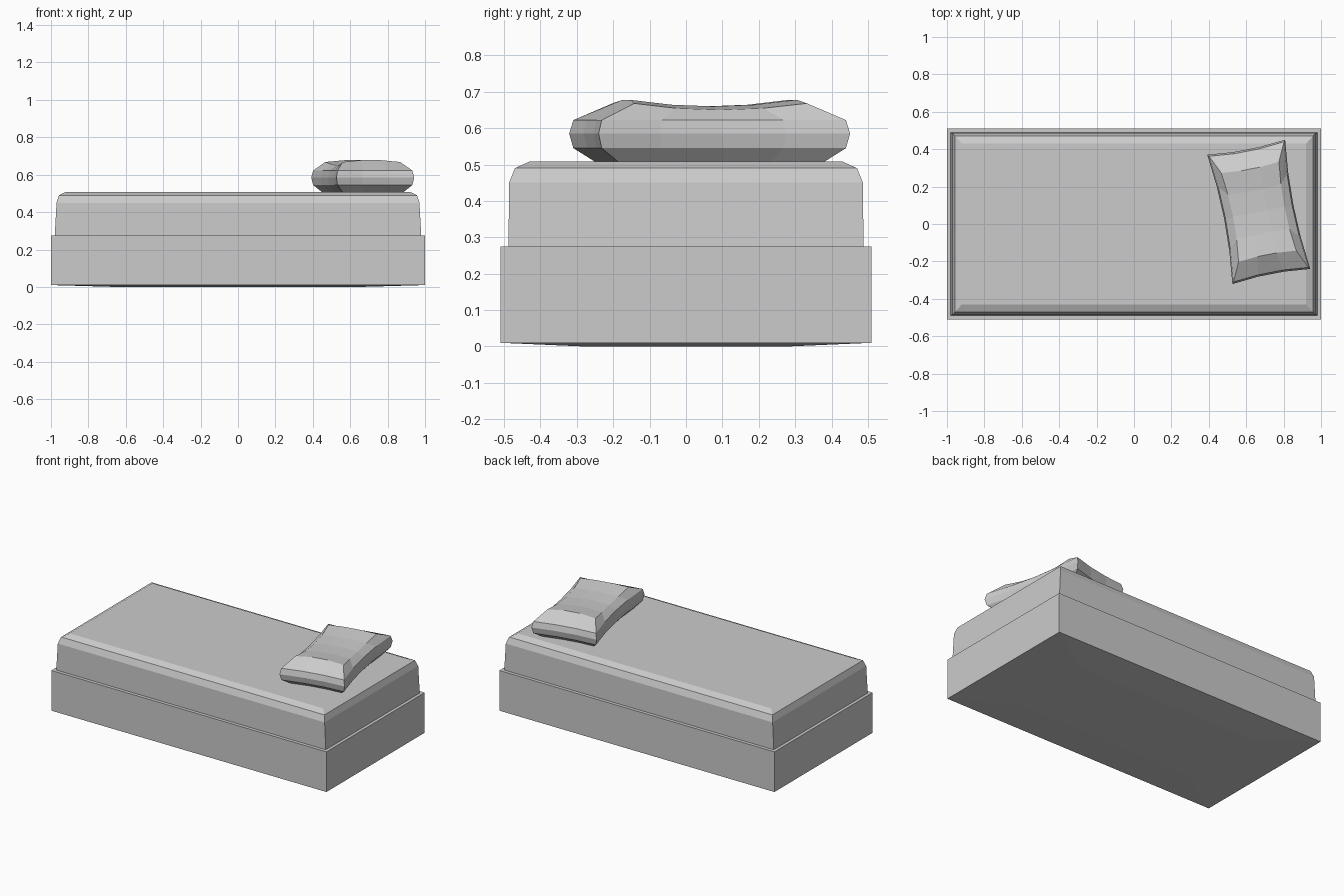
import bpy, math
from mathutils import Matrix

if "Cube" in bpy.data.objects:
    bpy.data.objects.remove(bpy.data.objects["Cube"])


def add_object(name, verts, faces):
    mesh = bpy.data.meshes.new(name)
    mesh.from_pydata(verts, [], faces)
    mesh.update()
    obj = bpy.data.objects.new(name, mesh)
    bpy.context.collection.objects.link(obj)
    return obj


def stacked_box(name, levels):
    """Loft rectangles given as (half_x, half_y, z), capped at both ends."""
    verts = [(sx * hx, sy * hy, z) for hx, hy, z in levels
             for sx, sy in ((-1, -1), (1, -1), (1, 1), (-1, 1))]
    faces = [(0, 3, 2, 1)]
    for k in range(len(levels) - 1):
        a = 4 * k
        for i in range(4):
            j = (i + 1) % 4
            faces.append((a + i, a + j, a + 4 + j, a + 4 + i))
    n = len(verts)
    faces.append((n - 4, n - 3, n - 2, n - 1))
    return add_object(name, verts, faces)


def pillow(name, half_w, half_l, levels, nu=3, nv=4):
    """Levels are (inset_w, inset_l, z); sides pinch in and the top sags."""
    verts, faces, index = [], [], {}
    top = len(levels) - 1

    def vert(i, j, k):
        if (i, j, k) not in index:
            u, v = 2 * i / nu - 1, 2 * j / nv - 1
            iw, il, z = levels[k]
            x = u * (half_w - iw) * (1 - 0.11 * (1 - v * v))
            y = v * (half_l - il) * (1 - 0.04 * (1 - u * u))
            if k == top:
                z += 0.011 * (1 - u * u) - 0.018 * (1 - v * v)
            index[i, j, k] = len(verts)
            verts.append((x, y, z))
        return index[i, j, k]

    # top and bottom panels
    for i in range(nu):
        for j in range(nv):
            quad = [(i, j), (i + 1, j), (i + 1, j + 1), (i, j + 1)]
            faces.append([vert(*p, top) for p in quad])
            faces.append([vert(*p, 0) for p in reversed(quad)])
    # rounded rim
    rim = ([(i, 0) for i in range(nu)] + [(nu, j) for j in range(nv)] +
           [(i, nv) for i in range(nu, 0, -1)] + [(0, j) for j in range(nv, 0, -1)])
    for k in range(top):
        for p, q in zip(rim, rim[1:] + rim[:1]):
            faces.append([vert(*p, k), vert(*q, k), vert(*q, k + 1), vert(*p, k + 1)])
    return add_object(name, verts, faces)


# bed base with slightly bellied underside
stacked_box("bed_base", [(0.65, 0.28, 0.0), (1.0, 0.51, 0.01),
                         (1.0, 0.51, 0.274)])

# mattress with bevelled upper edge
stacked_box("mattress", [(0.98, 0.488, 0.27), (0.97, 0.486, 0.45),
                         (0.957, 0.47, 0.49), (0.92, 0.43, 0.508)])

# pillow lying at an angle
p = pillow("pillow", 0.212, 0.352,
           [(0.05, 0.07, 0.503), (0.008, 0.01, 0.545), (0.0, 0.0, 0.585),
            (0.008, 0.01, 0.622), (0.055, 0.11, 0.668)])
p.matrix_world = Matrix.Translation((0.667, 0.065, 0)) @ Matrix.Rotation(math.radians(11), 4, 'Z')
